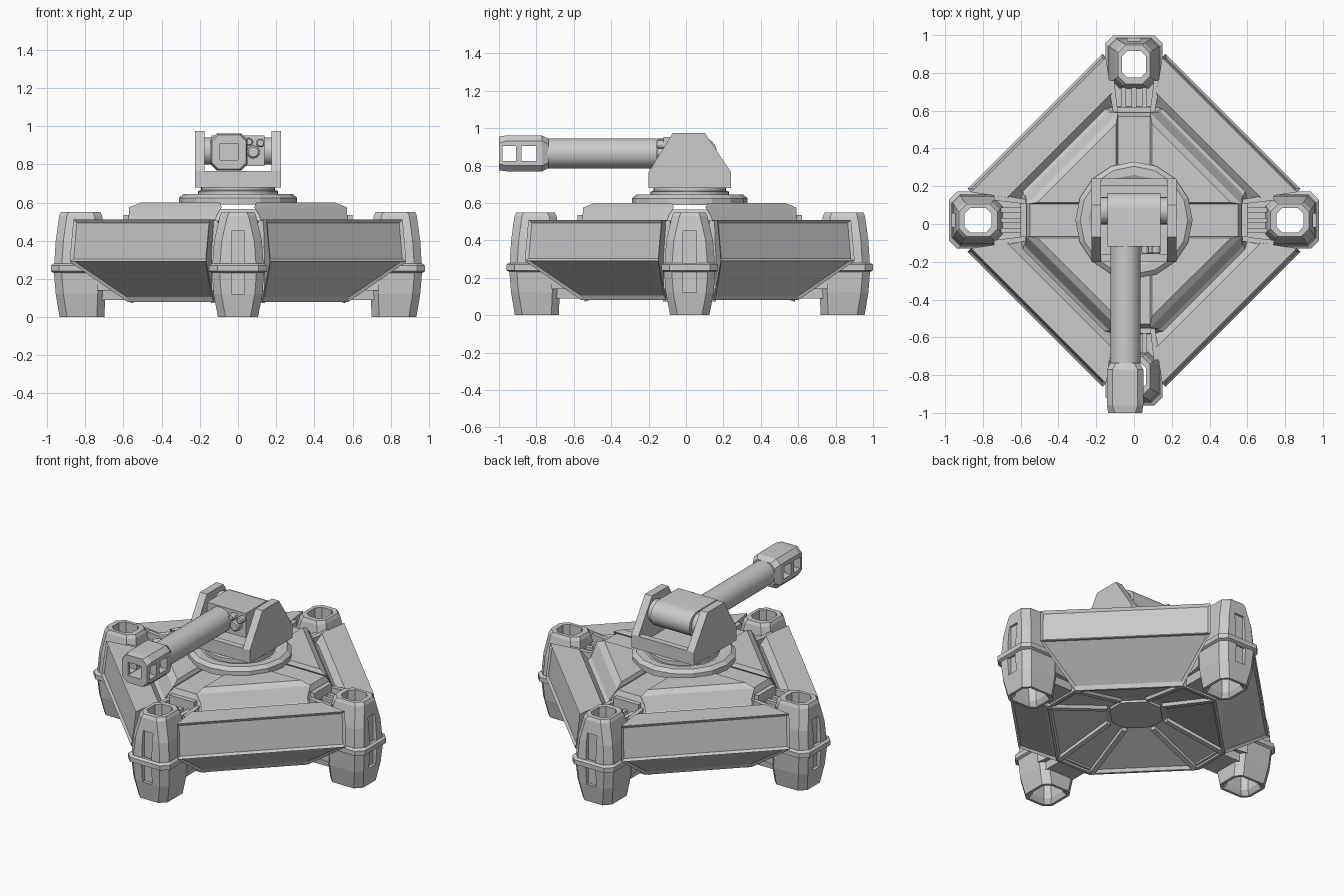
import bpy, bmesh
from math import pi, sin, cos, radians, sqrt
from mathutils import Vector

if "Cube" in bpy.data.objects:
    bpy.data.objects.remove(bpy.data.objects["Cube"])

C = Vector((0, 0.02, 0))  # hull centre


def loft(name, rings, loop=False, inset=None, loc=C):
    """Skin a list of point rings; loop joins last to first, otherwise cap the ends."""
    bm = bmesh.new()
    vs = [[bm.verts.new(p) for p in r] for r in rings]
    n = len(vs[0])
    pairs = list(zip(vs, vs[1:])) + ([(vs[-1], vs[0])] if loop else [])
    for a, b in pairs:
        for i in range(n):
            j = (i + 1) % n
            bm.faces.new((a[i], a[j], b[j], b[i]))
    if not loop:
        bm.faces.new(vs[0])
        bm.faces.new(vs[-1])
    bmesh.ops.recalc_face_normals(bm, faces=bm.faces)
    if inset:
        bm.normal_update()
        fs = [f for f in bm.faces if inset(f)]
        bmesh.ops.inset_individual(bm, faces=fs, thickness=0.022, depth=-0.012)
    me = bpy.data.meshes.new(name)
    bm.to_mesh(me)
    bm.free()
    ob = bpy.data.objects.new(name, me)
    ob.location = loc
    bpy.context.collection.objects.link(ob)
    return ob


def crect(x0, x1, y0, y1, c):
    return [(x0 + c, y0), (x1 - c, y0), (x1, y0 + c), (x1, y1 - c),
            (x1 - c, y1), (x0 + c, y1), (x0, y1 - c), (x0, y0 + c)]


def octagon(a, d, z):
    """Diamond of half-width d across its flats, tips cut at distance a."""
    return [(x, y, z) for x, y in crect(-a, a, -a, a, 2 * a - d * sqrt(2))]


def box(name, x0, x1, y0, y1, z0, z1, loc=(0, 0, 0)):
    q = [(x0, y0), (x1, y0), (x1, y1), (x0, y1)]
    return loft(name, [[(x, y, z) for x, y in q] for z in (z0, z1)], loc=loc)


def extrude_x(name, prof, x0, x1):
    return loft(name, [[(x, y, z) for y, z in prof] for x in (x0, x1)], loc=(0, 0, 0))


def lathe(name, prof, n, loc, rot=(0, 0, 0)):
    ob = loft(name, [[(r * cos(2 * pi * i / n), r * sin(2 * pi * i / n), z) for i in range(n)]
                     for r, z in prof], loc=loc)
    ob.rotation_euler = rot
    return ob


def smooth(ob):
    bpy.ops.object.select_all(action='DESELECT')
    ob.select_set(True)
    bpy.context.view_layer.objects.active = ob
    bpy.ops.object.shade_smooth_by_angle(angle=radians(30))


def cut(ob, cutter):
    m = ob.modifiers.new("cut", 'BOOLEAN')
    m.operation, m.object, m.solver = 'DIFFERENCE', cutter, 'EXACT'
    dg = bpy.context.evaluated_depsgraph_get()
    me = bpy.data.meshes.new_from_object(ob.evaluated_get(dg))
    ob.modifiers.clear()
    ob.data = me
    bpy.data.objects.remove(cutter)


def around(ob, start=0, n=4):
    """Repeat an object around the hull centre."""
    for k in range(n):
        o = ob if k == 0 else ob.copy()
        if k:
            bpy.context.collection.objects.link(o)
        o.rotation_euler.z = start + k * 2 * pi / n


# Hull core with dished underside
loft("hull_core", [octagon(.19, .18, .20), octagon(.55, .475, .10), octagon(.56, .485, .08),
                   octagon(.58, .50, .08), octagon(.62, .59, .29), octagon(.60, .56, .45),
                   octagon(.58, .50, .49), octagon(.55, .46, .565)])
loft("belly_plate", [octagon(.16, .15, .185), octagon(.16, .15, .22)])

# Belly ribs from the plate corners to the rim corners
for p, q in zip(octagon(.18, .17, .193), octagon(.56, .485, .09)):
    p, q = Vector(p), Vector(q)
    s = (q - p).cross(Vector((0, 0, 1))).normalized() * .016
    u = Vector((0, 0, .016))
    loft("belly_rib", [[e - s - u, e + s - u, e + s + u, e - s + u] for e in (p, q)])

# Raised deck plates between the cross channels
around(loft("deck_plate", [[(a, c, z), (c, a, z), (c, .2, z), (.2, c, z)]
                           for z, a, c in ((.49, .575, .14), (.575, .57, .085), (.60, .51, .095))]))

# Side armour skirts
skirt = [(.5, .32, .08), (.742, .505, .29), (.715, .505, .51), (.56, .39, .51), (.5, .35, .45)]
around(loft("side_skirt", [[(d, s * h, z) for d, h, z in skirt] for s in (-1, 1)],
            inset=lambda f: f.normal.x > .4 and f.calc_center_median().x > .55), pi / 4)

# Hollow corner pods with an outer slot and a band
outer = [(0, .70, .935, .105), (.12, .695, .955, .128), (.24, .69, .965, .137),
         (.40, .69, .955, .125), (.53, .712, .937, .095), (.55, .722, .927, .085)]
inner = [(.55, .755, .897, .064), (.45, .755, .897, .064), (.03, .735, .90, .075), (0, .717, .918, .088)]
pod = loft("corner_pod", [[(x, y, z) for x, y in crect(r0, r1, -w, w, .04)] for z, r0, r1, w in outer] +
           [[(x, y, z) for x, y in crect(r0, r1, -w, w, .03)] for z, r0, r1, w in inner], loop=True)
cut(pod, box("slot_cutter", .935, 1.1, -.035, .035, .12, .45, C))
around(pod)
band = [(.232, 0), (.24, .014), (.27, .014), (.28, 0), (.28, -.02), (.232, -.02)]
around(loft("pod_band", [[(x, y, z) for x, y in crect(.69 - e, .966 + e, -.137 - e, .137 + e, .043)]
                         for z, e in band], loop=True))

# Pod brackets with side walls and rods
around(loft("pod_bracket", [[(r0, -w0, z), (.73, -w1, z), (.73, w1, z), (r0, w0, z)]
                            for z, r0, w0, w1 in ((.09, .54, .10, .10), (.29, .56, .11, .125),
                                                  (.44, .56, .10, .125))]))
for s in (-1, 1):
    around(loft("bracket_wall", [[(.57, s * .085, z), (.74, s * .105, z), (.74, s * .14, z), (.57, s * .11, z)]
                                 for z in (.14, .505)]))
around(box("bracket_lip", .57, .60, -.09, .09, .40, .535, C))
for y in (-.055, 0, .055):
    rod = box("bracket_rod", .58, .73, y - .013, y + .013, .43, .48, C)
    around(rod)

# Turret ring and neck
lathe("turret_ring", [(.31, .59), (.31, .625), (.285, .645), (.24, .645), (.22, .635)], 16, C)
smooth(lathe("turret_neck", [(.21, .63), (.21, .66), (.195, .665), (.195, .69)], 32, C))

# Yoke: cheeks and tray
cheek = [(-.20, .68), (.24, .68), (.24, .765), (.10, .975), (-.07, .975), (-.20, .765)]
for s in (-1, 1):
    extrude_x("yoke_cheek", cheek, s * .175, s * .226)
box("yoke_floor", -.18, .18, -.2, .24, .68, .71)
box("yoke_back_wall", -.18, .18, .20, .24, .68, .765)
box("yoke_front_wall", -.18, .18, -.2, -.16, .68, .765)

# Gun mantlet with rounded back, and its axle
arc = [(.08 + .085 * cos(t), .872 + .08 * sin(t)) for t in [pi / 2 - pi * i / 12 for i in range(13)]]
smooth(extrude_x("gun_mantlet", [(-.12, .792), (-.12, .952)] + arc, -.14, .14))
smooth(lathe("gun_axle", [(.072, -.18), (.072, .18)], 24, (0, .07, .87), (0, pi / 2, 0)))

# Barrel
smooth(lathe("gun_barrel", [(.08, 0), (.08, .66)], 32, (-.045, -.10, .865), (pi / 2, 0, 0)))

# Muzzle brake with bore and side windows
mz = [(-.735, .078, .03), (-.77, .096, .03), (-.96, .096, .03), (-1.0, .09, .035)]
muzzle = loft("muzzle_brake", [[(x, y, z) for x, z in crect(-h, h, -h, h, c)] for y, h, c in mz],
              loc=(-.047, 0, .865))
cut(muzzle, box("bore_cutter", -.095, .001, -1.1, -.79, .822, .908))
for y0, y1 in ((-.98, -.91), (-.88, -.80)):
    cut(muzzle, box("window_cutter", -.3, .2, y0, y1, .825, .905))

# Sight lenses on the mantlet face
for x, z, r in ((.08, .865, .034), (.058, .918, .02), (.118, .912, .022)):
    smooth(lathe("sight_lens", [(r, 0), (r, .04), (r * .75, .048)], 16, (x, -.11, z), (pi / 2, 0, 0)))
